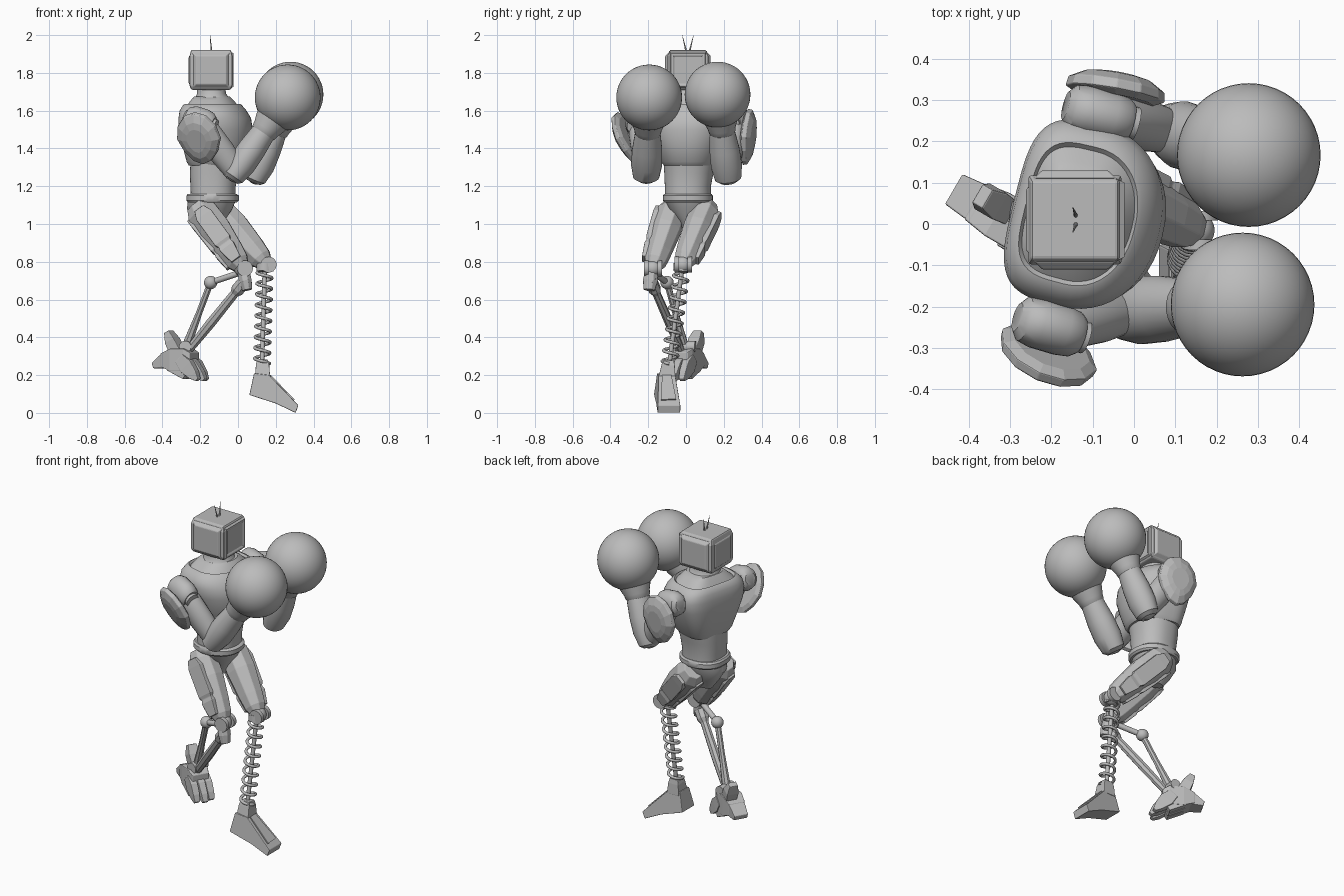
import bpy, bmesh, math
from math import pi, cos, sin
from mathutils import Vector

if "Cube" in bpy.data.objects:
    bpy.data.objects.remove(bpy.data.objects["Cube"])

grey = bpy.data.materials.new("plain grey")
grey.use_nodes = True
grey.diffuse_color = (0.5, 0.5, 0.5, 1)
grey.node_tree.nodes["Principled BSDF"].inputs["Base Color"].default_value = (0.5, 0.5, 0.5, 1)


def finish(obj, bevel=0, smooth=True):
    obj.data.materials.append(grey)
    if bevel:
        mod = obj.modifiers.new("bevel", "BEVEL")
        mod.width, mod.segments = bevel, 2
    if smooth:
        bpy.ops.object.select_all(action="DESELECT")
        obj.select_set(True)
        bpy.context.view_layer.objects.active = obj
        bpy.ops.object.shade_smooth_by_angle(angle=math.radians(35))
    return obj


def loft(name, rings, bevel=0, smooth=True):
    """Skin a list of equal rings of points and cap both ends."""
    bm = bmesh.new()
    loops = [[bm.verts.new(p) for p in ring] for ring in rings]
    n = len(loops[0])
    for low, high in zip(loops, loops[1:]):
        for i in range(n):
            j = (i + 1) % n
            bm.faces.new((low[i], low[j], high[j], high[i]))
    bm.faces.new(loops[0])
    bm.faces.new(loops[-1])
    bmesh.ops.recalc_face_normals(bm, faces=bm.faces)
    mesh = bpy.data.meshes.new(name)
    bm.to_mesh(mesh)
    bm.free()
    obj = bpy.data.objects.new(name, mesh)
    bpy.context.collection.objects.link(obj)
    return finish(obj, bevel, smooth)


def limb(name, a, b, profile, sides=24, side=(0, 1, 0), bevel=0):
    """Tapered bar from a to b; profile rows are (position, side radius, other radius)."""
    a, b = Vector(a), Vector(b)
    d = (b - a).normalized()
    v = d.cross(Vector(side)).normalized()
    u = v.cross(d)
    k = 1.414 if sides == 4 else 1
    rings = []
    for t, ru, rv in profile:
        c = a.lerp(b, t)
        rings.append([c + u * ru * k * cos(q) + v * rv * k * sin(q)
                      for q in [2 * pi * (i + 0.5) / sides for i in range(sides)]])
    return loft(name, rings, bevel, sides > 12)


def rod(name, a, b, r, sides=24):
    return limb(name, a, b, [(0, r, r), (1, r, r)], sides, (0.1, 1, 0.2))


def ball(name, c, r):
    bpy.ops.mesh.primitive_uv_sphere_add(segments=48, ring_count=24, radius=r, location=c)
    obj = bpy.context.object
    obj.name = name
    return finish(obj)


def body(name, rows, yaw=0, back_power=2, n=48):
    """Stacked rounded sections; rows are (z, x, y, front, back, half width)."""
    rings = []
    for z, x, y, front, back, half in rows:
        ring = []
        for i in range(n):
            q = 2 * pi * i / n
            c, s = cos(q), sin(q)
            e = 2 / (2.2 if c > 0 else back_power)
            f = math.copysign(abs(c) ** e, c) * (front if c > 0 else back)
            w = math.copysign(abs(s) ** e, s) * half
            ring.append((x + f * cos(yaw) - w * sin(yaw), y + f * sin(yaw) + w * cos(yaw), z))
        rings.append(ring)
    return loft(name, rings)


# Torso
TURN = math.radians(-14)
X, Y = -0.13, 0.02
body("chest", [(1.31, X, Y, .145, .12, .135), (1.33, X, Y, .165, .13, .15), (1.42, X, Y, .19, .15, .185),
               (1.50, X, Y, .205, .165, .215), (1.56, X, Y, .195, .165, .225), (1.60, X, Y, .17, .16, .215),
               (1.63, X, Y, .145, .145, .185), (1.636, X, Y, .135, .135, .17), (1.625, X, Y, .128, .128, .16),
               (1.655, X, Y, .105, .11, .125), (1.675, X, Y, .085, .095, .095)], TURN, 3.6)
body("neck", [(1.64, -.135, .01, .115, .11, .12), (1.665, -.138, .01, .092, .09, .095),
              (1.69, -.14, .01, .077, .077, .08), (1.73, -.143, .01, .073, .073, .076)])
body("waist", [(1.14, -.13, .01, .118, .12, .122), (1.20, -.13, .01, .118, .122, .122),
               (1.27, -.13, .015, .125, .125, .13), (1.34, -.13, .02, .14, .12, .14)], 0, 2.5)
body("belt", [(1.115, -.135, .01, .13, .13, .125), (1.125, -.135, .01, .14, .138, .132),
              (1.15, -.135, .01, .14, .138, .132), (1.16, -.135, .01, .125, .13, .125)], 0, 2.5)
body("pelvis", [(.96, -.13, .02, .03, .06, .03), (1.02, -.135, .02, .065, .1, .06),
                (1.08, -.135, .015, .105, .135, .105), (1.13, -.135, .01, .125, .13, .122)])

# Head: bevelled case with raised panels on the sides, and a recessed screen
HEAD = Vector((-.143, .01, 1.815))
limb("head", HEAD - Vector((0, 0, .105)), HEAD + Vector((0, 0, .107)),
     [(0, .095, .105), (.1, .108, .113), (.85, .108, .113), (1, .095, .105)], 4, bevel=.008)
for s, label in ((-1, "right"), (1, "left")):
    limb(label + "_head_panel", HEAD + Vector((0, s * .1, 0)), HEAD + Vector((0, s * .12, 0)),
         [(0, .095, .1), (1, .075, .08)], 4, (0, 0, 1), .004)
limb("screen_frame", HEAD + Vector((.1, 0, 0)), HEAD + Vector((.12, 0, 0)),
     [(0, .1, .1), (1, .088, .09), (1, .078, .08), (.75, .07, .072)], 4, (0, 0, 1))
limb("head_back_panel", HEAD - Vector((.1, 0, 0)), HEAD - Vector((.118, 0, 0)),
     [(0, .09, .09), (1, .07, .075)], 4, (0, 0, 1), .004)
for s, label in ((-1, "right"), (1, "left")):
    limb(label + "_antenna", (-.14, .01 + s * .008, 1.91), (-.148, .01 + s * .03, 2.0),
         [(0, .006, .006), (.3, .004, .004), (1, .001, .001)], 8)


# Arms: shoulder, upper arm, forearm, boxing glove and shoulder plate
def arm(label, shoulder, forward, elbow, glove, pad, pad_out, pad_width):
    s, e, g = Vector(shoulder), Vector(elbow), Vector(glove)
    f = Vector(forward).normalized()
    limb(label + "_shoulder", s - f * .09, s + f * .075,
         [(0, .035, .035), (.1, .055, .06), (.3, .062, .075), (.7, .062, .075), (.9, .057, .065), (1, .045, .05)])
    rod(label + "_shoulder_hub", s + f * .05, s + f * .09, .04)
    limb(label + "_upper_arm", s, e, [(0, .055, .055), (.2, .062, .07), (.6, .062, .072), (1, .05, .06)])
    ball(label + "_elbow", e, .056)
    limb(label + "_forearm", e, g, [(-.1, .045, .04), (-.06, .07, .06), (.1, .083, .075),
                                   (.3, .08, .074), (.55, .066, .064)])
    limb(label + "_cuff", e, g, [(.5, .058, .058), (.53, .07, .07), (.58, .074, .074), (.66, .088, .088),
                                (.8, .1, .1)])
    p, out = Vector(pad), Vector(pad_out).normalized()
    ball(label + "_glove", g, .174)
    right = out.cross(Vector((0, 0, 1))).normalized()
    up = right.cross(out)
    rings = []
    for depth, size in ((-.03, .8), (-.018, 1), (.005, .97), (.024, .7), (.03, .45)):
        rings.append([p + out * depth + right * pad_width * size * cos(q) * (1 - .25 * max(0, -sin(q)))
                      + up * .15 * size * sin(q) for q in [2 * pi * i / 12 for i in range(12)]])
    loft(label + "_shoulder_plate", rings, .003, False)
    rod(label + "_plate_bracket", s, p, .025)


arm("right", (-.2, -.25, 1.54), (.93, -.28, -.3), (-.01, -.21, 1.275), (.263, -.195, 1.67),
    (-.21, -.318, 1.45), (-.35, -.8, -.4), .125)
arm("left", (-.08, .265, 1.55), (.95, -.25, -.2), (.1, .22, 1.265), (.278, .167, 1.685),
    (-.043, .333, 1.46), (.18, 1, -.1), .122)


# Thighs: faceted armour with raised plates and a knee cap
def thigh(label, hip, knee):
    h, k = Vector(hip), Vector(knee)
    d = (k - h).normalized()
    s = 1 if label == "left" else -1
    limb(label + "_thigh", h, k, [(-.14, .055, .06), (0, .08, .088), (.3, .082, .093),
                                  (.7, .07, .076), (.88, .062, .064), (.97, .045, .045)], 8, bevel=.004)
    for out, part, w in ((Vector((0, s, 0)), "outer", .048), (d.cross(Vector((0, -1, 0))), "front", .042)):
        out = (out - d * out.dot(d)).normalized()
        limb(f"{label}_{part}_thigh_plate", h + out * .062, k + out * .045,
             [(-.02, .028, w * .6), (.1, .03, w), (.55, .03, w), (.6, .024, w * .8),
              (.66, .03, w * .9), (.88, .025, w * .6)], 4, out, .004)
    ball(label + "_knee", k, .045)
    for t in (-1, 1):
        c = k + Vector((.012, t * .035, 0))
        rod(f"{label}_knee_disc_{'inner' if t * s < 0 else 'outer'}",
            c - Vector((0, .012, 0)), c + Vector((0, .012, 0)), .042)


thigh("right", (-.19, -.075, 1.06), (.025, -.175, .765))
thigh("left", (-.1, .1, 1.06), (.15, -.015, .785))

# Left shin: coil spring around a thin rod
top, low = Vector((.142, -.02, .77)), Vector((.127, -.088, .26))
curve = bpy.data.curves.new("left_shin_spring", "CURVE")
curve.dimensions, curve.bevel_depth, curve.bevel_resolution = "3D", .0085, 2
line = curve.splines.new("POLY")
turns, steps = 9, 20
line.points.add(turns * steps)
for i, p in enumerate(line.points):
    q = 2 * pi * i / steps
    p.co = (*(top.lerp(low, i / (turns * steps)) + Vector((.04 * cos(q), .04 * sin(q), 0))), 1)
spring = bpy.data.objects.new("left_shin_spring", curve)
bpy.context.collection.objects.link(spring)
curve.materials.append(grey)
rod("left_shin_rod", top, low, .012)
rod("left_spring_cap", top + Vector((0, 0, .02)), top - Vector((0, .003, .02)), .045)

# Left foot: wedge profile, narrower at the ankle
outline = [(.085, .21), (.165, .2), (.32, .04), (.305, 0), (.2, .05), (.06, .095)]
loft("left_foot", [[(x, -.11 + .08 * (x - .06) + s * (.06 if z < .15 else .045), z) for x, z in outline]
                   for s in (-1, 1)], .004, False)
limb("left_ankle", (.13, -.1, .19), (.13, -.092, .28),
     [(0, .045, .04), (.7, .035, .035), (1, .028, .028)], 4, bevel=.003)
limb("left_foot_plate", (.165, -.102, .192), (.29, -.092, .064),
     [(0, .025, .012), (1, .04, .012)], 4)

# Right shin: linkage of two struts swept backwards
KNEE, JOINT, ANKLE = (.045, -.19, .71), (-.145, -.1, .69), (-.27, -.01, .36)
limb("right_main_strut", KNEE, (-.27, -.02, .32),
     [(0, .034, .036), (.15, .034, .038), (.2, .022, .025), (.6, .024, .028), (1, .02, .022)], 8)
limb("right_knee_block", (.025, -.18, .77), (.05, -.195, .65),
     [(0, .035, .035), (.6, .042, .035), (1, .032, .028)], 8, bevel=.003)
rod("right_upper_link", (.02, -.175, .745), JOINT, .016)
ball("right_link_joint", JOINT, .035)
limb("right_rear_strut", JOINT, ANKLE, [(0, .018, .018), (.5, .017, .018), (1, .024, .026)], 8)
rod("right_ankle", (-.28, -.055, .35), (-.265, .05, .35), .032)

# Right foot: raised claw, turned inwards, with heel, spur and three toes
along, across = Vector((.86, -.5, 0)), Vector((.5, .86, 0))
FOOT = Vector((-.3, .005, 0))


def foot_bar(name, a, b, offset, profile):
    start, end = [FOOT + along * p + across * offset + Vector((0, 0, z)) for p, z in (a, b)]
    limb(name, start, end, profile, 4, across, .004)


foot_bar("right_foot", (-.1, .28), (.08, .28), 0, [(0, .05, .035), (.35, .06, .06), (.8, .06, .06), (1, .05, .04)])
foot_bar("right_heel", (-.07, .28), (-.155, .25), 0, [(0, .05, .045), (1, .042, .015)])
foot_bar("right_spur", (-.03, .31), (-.09, .43), .02, [(0, .03, .035), (.6, .036, .03), (1, .026, .016)])
for i, label in ((-1, "outer"), (0, "middle"), (1, "inner")):
    foot_bar(f"right_{label}_toe", (.02, .29), (.14 - .015 * abs(i), .18), i * .045,
             [(0, .02, .03), (.4, .021, .042), (.8, .02, .028), (1.05, .016, .01)])
    foot_bar(f"right_{label}_claw", (-.04, .25), (.05, .19), i * .04, [(0, .018, .03), (1, .018, .014)])
